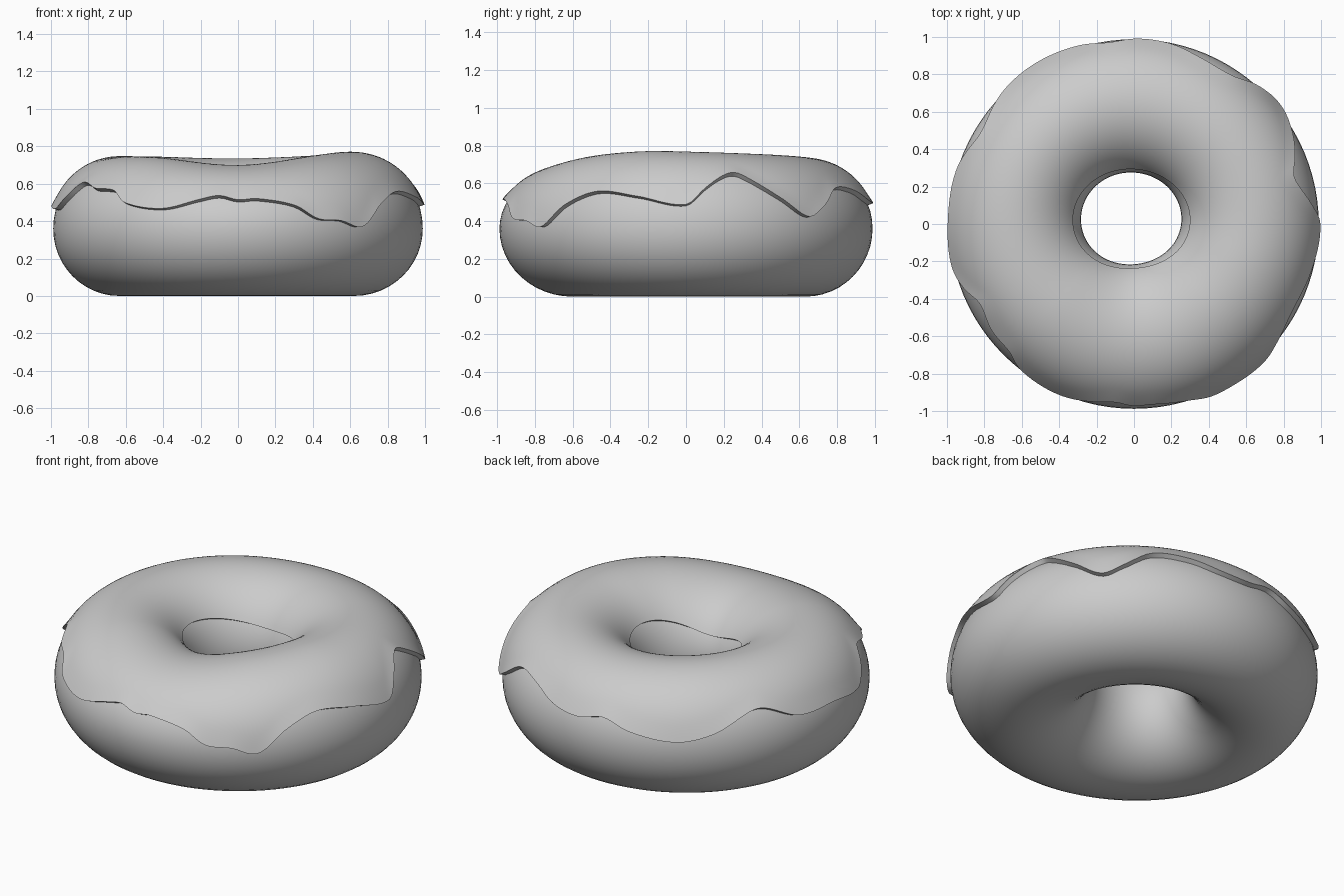
import bpy, bmesh
from math import sin, cos, asin, radians, pi

if "Cube" in bpy.data.objects:
    bpy.data.objects.remove(bpy.data.objects["Cube"])

MID = 0.36  # height of the ring's widest line

# icing hem height by angle in degrees (counter-clockwise from +x)
HEM = [(0, .48), (6, .56), (12, .62), (17, .637), (22, .60), (31, .51), (40, .42),
       (47, .47), (56, .56), (68, .55), (79, .50), (89, .485), (98, .51), (107, .465),
       (122, .43), (133, .463), (149, .56), (163, .485), (178, .48), (193, .46),
       (200, .52), (207, .59), (217, .56), (226, .55), (232, .49), (246, .46),
       (258, .505), (264, .523), (270, .502), (276, .508), (288, .475), (295, .41),
       (303, .40), (311, .37), (320, .48), (331, .545), (345, .52)]
# icing crest height by angle
CREST = [(0, .768), (45, .752), (90, .735), (135, .745), (180, .747),
         (225, .74), (270, .70), (315, .752), (340, .77)]


def periodic(table, deg):
    """Smooth interpolation around the ring."""
    pts = [(table[-2][0] - 360, table[-2][1]), (table[-1][0] - 360, table[-1][1])] + table
    pts += [(table[0][0] + 360, table[0][1]), (table[1][0] + 360, table[1][1])]
    for i in range(1, len(pts) - 2):
        (x0, y0), (x1, y1), (x2, y2), (x3, y3) = pts[i - 1:i + 3]
        if x1 <= deg <= x2:
            h = x2 - x1
            t = (deg - x1) / h
            m1, m2 = (y2 - y0) / (x2 - x0) * h, (y3 - y1) / (x3 - x1) * h
            return ((2*t**3 - 3*t**2 + 1) * y1 + (t**3 - 2*t**2 + t) * m1
                    + (3*t**2 - 2*t**3) * y2 + (t**3 - t**2) * m2)


def ring_point(deg, phi, offset=0.0):
    """Point on the lumpy ring, pushed outwards by offset."""
    a = radians(deg)
    inner = .256 + .011 * cos(2 * a) - .015 * cos(a) + .03 * sin(a)
    major, minor = (.988 + inner) / 2, (.988 - inner) / 2
    tall = periodic(CREST, deg) - .02 - MID if sin(phi) > 0 else MID
    r = major + (minor + offset) * cos(phi)
    return r * cos(a), r * sin(a), MID + (tall + offset) * sin(phi)


def loft(name, sections):
    """Join closed cross-sections around the ring into one mesh."""
    bm = bmesh.new()
    rows = [[bm.verts.new(p) for p in s] for s in sections]
    n = len(rows[0])
    for i, row in enumerate(rows):
        nxt = rows[(i + 1) % len(rows)]
        for j in range(n):
            k = (j + 1) % n
            bm.faces.new((row[j], nxt[j], nxt[k], row[k]))
    bmesh.ops.recalc_face_normals(bm, faces=bm.faces)
    me = bpy.data.meshes.new(name)
    bm.to_mesh(me)
    bm.free()
    ob = bpy.data.objects.new(name, me)
    bpy.context.collection.objects.link(ob)
    bpy.ops.object.select_all(action='DESELECT')
    ob.select_set(True)
    bpy.context.view_layer.objects.active = ob
    bpy.ops.object.shade_smooth_by_angle(angle=radians(45))


def icing_section(deg, steps=32):
    tall = periodic(CREST, deg) - .02 - MID
    start = asin((periodic(HEM, deg) - MID) / tall)
    end = radians(146 + 8 * sin(radians(deg)) ** 2)
    angles = [start + (end - start) * j / steps for j in range(steps + 1)]
    top = [ring_point(deg, p, .02 + .008 * max(0, 1 - (p - start) / .25) ** 2) for p in angles]
    under = [ring_point(deg, p, -.012) for p in reversed(angles)]
    return top + under


# dough ring
loft("dough", [[ring_point(i * 3.75, 2 * pi * j / 48) for j in range(48)] for i in range(96)])

# icing shell with wavy hem
loft("icing", [icing_section(i * 1.5) for i in range(240)])
